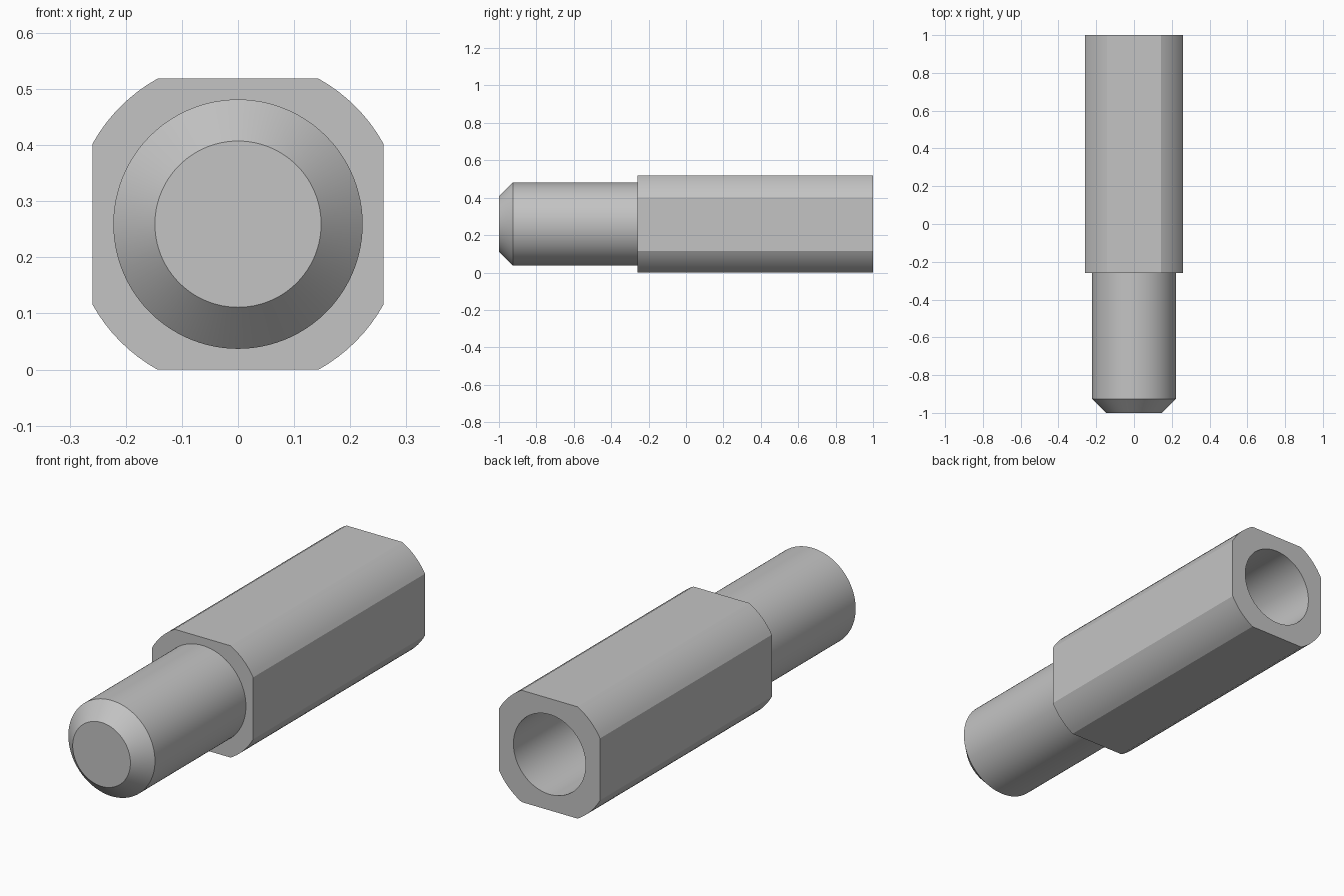
import bpy
import bmesh
from math import cos, sin, acos, pi, radians

cube = bpy.data.objects.get("Cube")
if cube:
    bpy.data.objects.remove(cube, do_unlink=True)

# Dimensions in model units per millimetre of the part
UNIT = 2 / 27
LENGTH, STUD_LENGTH, HOLE_DEPTH = 27, 10, 12
STUD_R, CHAMFER, HOLE_R = 3, 1, 2.5
BODY_R, FLAT = 4, 3.5

steel = bpy.data.materials.new("light grey steel")
steel.use_nodes = True
GREY = (0.55, 0.55, 0.55, 1)
steel.diffuse_color = GREY
steel.node_tree.nodes["Principled BSDF"].inputs["Base Color"].default_value = GREY

# Angles shared by every ring, with points exactly at the corners of the flats
corner = acos(FLAT / BODY_R)
stops = [0, corner, pi / 2 - corner, pi / 2]
STEPS = 8
angles = [q * pi / 2 + a + (b - a) * i / STEPS
          for q in range(4) for a, b in zip(stops, stops[1:]) for i in range(STEPS)]


def round_radius(r):
    return lambda a: r


def flatted_radius(a):
    return min(BODY_R, FLAT / max(abs(cos(a)), abs(sin(a))))


def make_rings(name, sections, cap_first=False, cap_last=False):
    """Skin a row of rings along y; each section is (distance from tip, radius rule)."""
    bm = bmesh.new()
    rings = []
    for dist, radius in sections:
        rings.append([bm.verts.new((radius(a) * cos(a) * UNIT,
                                    (dist - LENGTH / 2) * UNIT,
                                    (FLAT + radius(a) * sin(a)) * UNIT)) for a in angles])
    n = len(angles)
    for r0, r1 in zip(rings, rings[1:]):
        for i in range(n):
            j = (i + 1) % n
            bm.faces.new((r0[i], r1[i], r1[j], r0[j]))
    if cap_first:
        bm.faces.new(rings[0])
    if cap_last:
        bm.faces.new(rings[-1][::-1])
    mesh = bpy.data.meshes.new(name)
    bm.to_mesh(mesh)
    bm.free()
    mesh.materials.append(steel)
    obj = bpy.data.objects.new(name, mesh)
    bpy.context.collection.objects.link(obj)
    bpy.ops.object.select_all(action="DESELECT")
    obj.select_set(True)
    bpy.context.view_layer.objects.active = obj
    bpy.ops.object.shade_smooth_by_angle(angle=radians(15))
    return obj


# Chamfered round stud at the front
stud = round_radius(STUD_R)
make_rings("stud", [(0, round_radius(STUD_R - CHAMFER)), (CHAMFER, stud),
                    (STUD_LENGTH, stud)], cap_first=True)

# Body with four flats, a front shoulder and a blind hole in the back
hole = round_radius(HOLE_R)
make_rings("body", [(STUD_LENGTH, stud), (STUD_LENGTH, flatted_radius),
                    (LENGTH, flatted_radius), (LENGTH, hole),
                    (LENGTH - HOLE_DEPTH, hole)], cap_last=True)
